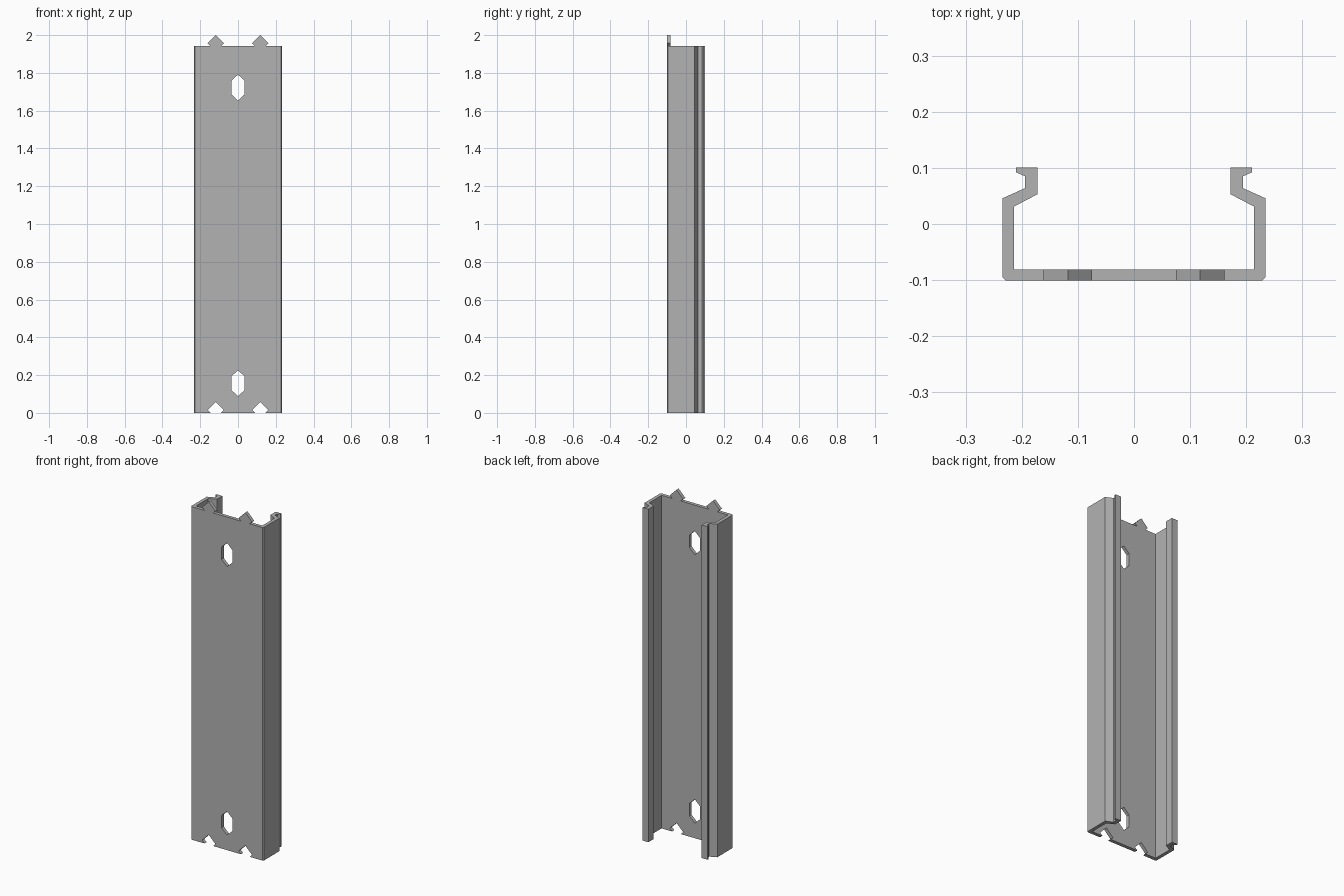
import bpy
import bmesh
from mathutils import Vector

cube = bpy.data.objects.get("Cube")
if cube:
    bpy.data.objects.remove(cube, do_unlink=True)

BODY_H = 1.942
FRONT, WALL = -0.101, 0.02
TAB_X = 0.118

grey = bpy.data.materials.new("plain grey")
grey.use_nodes = True
colour = (0.45, 0.45, 0.45, 1)
grey.diffuse_color = colour
grey.node_tree.nodes["Principled BSDF"].inputs["Base Color"].default_value = colour


def extrude(name, points, direction):
    """Make a solid by pushing a flat outline along a direction."""
    bm = bmesh.new()
    face = bm.faces.new([bm.verts.new(p) for p in points])
    moved = bmesh.ops.extrude_face_region(bm, geom=[face], use_keep_orig=True)
    verts = [v for v in moved["geom"] if isinstance(v, bmesh.types.BMVert)]
    bmesh.ops.translate(bm, verts=verts, vec=Vector(direction))
    bmesh.ops.recalc_face_normals(bm, faces=bm.faces)
    mesh = bpy.data.meshes.new(name)
    bm.to_mesh(mesh)
    bm.free()
    mesh.materials.append(grey)
    obj = bpy.data.objects.new(name, mesh)
    bpy.context.collection.objects.link(obj)
    return obj


def plate(name, outline, x, z, y=FRONT, depth=WALL):
    """Extrude an x-z outline backwards through the front wall."""
    return extrude(name, [(x + a, y, z + b) for a, b in outline], (0, depth, 0))


# Channel with inward lips, mirrored from one half profile
half = [(0.228, FRONT), (0.234, -0.095), (0.234, 0.046), (0.194, 0.064),
        (0.194, 0.085), (0.21, 0.092), (0.21, 0.101), (0.172, 0.101),
        (0.172, 0.053), (0.214, 0.031), (0.214, FRONT + WALL)]
profile = half + [(-x, y) for x, y in reversed(half)]
channel = extrude("channel", [(x, y, 0) for x, y in profile], (0, 0, BODY_H))

# Pointed tabs on top, with matching notches below
arrow = [(-0.028, 0), (0.028, 0), (0.043, 0.015), (0, 0.058), (-0.043, 0.015)]
notch = [(-0.038, -0.01), (0.038, -0.01)]
notch = [(-0.028, -0.01), (0.028, -0.01), (0.028, 0)] + arrow[2:] + [(-0.028, 0)]
cutters = []
for side, x in (("left", TAB_X), ("right", -TAB_X)):
    plate(side + "_tab", arrow, x, BODY_H)
    cutters.append(plate(side + "_notch_cutter", notch, x, 0, FRONT - 0.02, 0.06))

# Elongated screw slots
slot = [(0, -0.069), (0.035, -0.036), (0.035, 0.036),
        (0, 0.069), (-0.035, 0.036), (-0.035, -0.036)]
for end, z in (("upper", 1.722), ("lower", 0.157)):
    cutters.append(plate(end + "_slot_cutter", slot, 0, z, FRONT - 0.02, 0.06))

for cutter in cutters:
    cutter.hide_render = True
    cutter.hide_viewport = True
    cut = channel.modifiers.new(cutter.name, "BOOLEAN")
    cut.operation = "DIFFERENCE"
    cut.solver = "EXACT"
    cut.object = cutter
